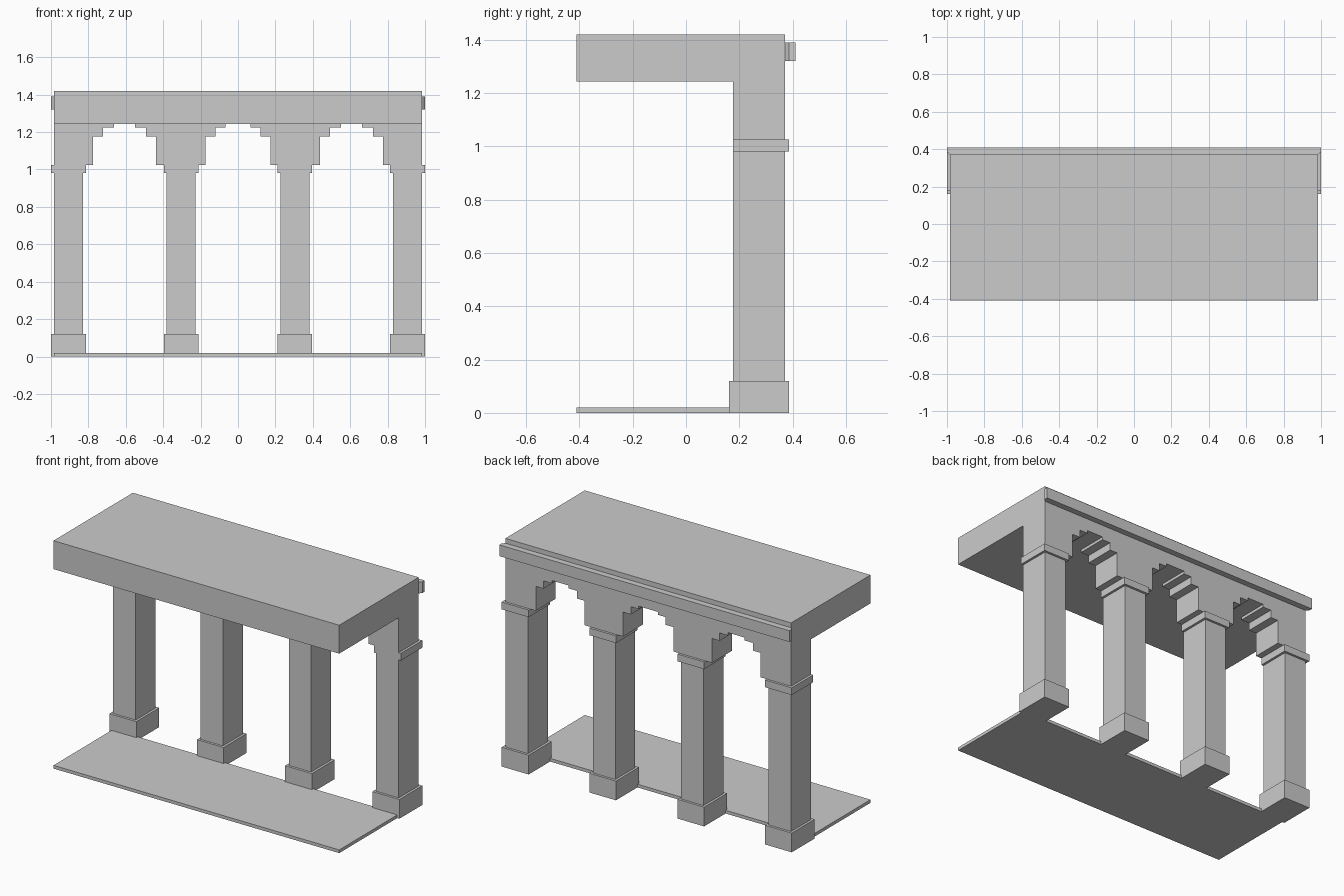
import bpy
import bmesh

if "Cube" in bpy.data.objects:
    bpy.data.objects.remove(bpy.data.objects["Cube"])

stone = bpy.data.materials.new("grey stone")
stone.diffuse_color = (0.6, 0.6, 0.6, 1)
stone.use_nodes = True
stone.node_tree.nodes["Principled BSDF"].inputs["Base Color"].default_value = stone.diffuse_color


def prism(name, points, axis, lo, hi):
    """Extrude a 2D outline along one axis (0=x, 1=y, 2=z) from lo to hi."""
    bm = bmesh.new()
    verts = []
    for a, b in points:
        co = [a, b]
        co.insert(axis, lo)
        verts.append(bm.verts.new(co))
    face = bm.faces.new(verts)
    new = bmesh.ops.extrude_face_region(bm, geom=[face])["geom"]
    offset = [0, 0, 0]
    offset[axis] = hi - lo
    bmesh.ops.translate(bm, vec=offset,
                        verts=[v for v in new if isinstance(v, bmesh.types.BMVert)])
    bmesh.ops.recalc_face_normals(bm, faces=bm.faces)
    mesh = bpy.data.meshes.new(name)
    bm.to_mesh(mesh)
    bm.free()
    mesh.materials.append(stone)
    obj = bpy.data.objects.new(name, mesh)
    bpy.context.collection.objects.link(obj)
    return obj


def box(name, x, y, z):
    outline = [(x[0], y[0]), (x[1], y[0]), (x[1], y[1]), (x[0], y[1])]
    return prism(name, outline, 2, z[0], z[1])


FRONT, BACK = 0.176, 0.372   # depth range of the arcade wall
SOFFIT, TOP = 1.243, 1.42

# Floor slab
box("floor", (-0.985, 0.985), (-0.41, FRONT), (0, 0.02))

# Roof slab and arcade wall share one L-shaped section
roof = prism("roof_and_arcade", [(-0.41, SOFFIT), (FRONT, SOFFIT), (FRONT, 1.025),
                                 (BACK, 1.025), (BACK, TOP), (-0.41, TOP)],
             0, -0.985, 0.985)

# Stepped arches cut through the wall
for cx, widths in ((-0.607, (0.168, 0.115, 0.057)),
                   (0, (0.174, 0.12, 0.066)),
                   (0.607, (0.168, 0.115, 0.057))):
    right, z = [], 0.95
    for w, step_top in zip(widths, (1.177, 1.225, SOFFIT)):
        right += [(w, z), (w, step_top)]
        z = step_top
    outline = [(cx + x, h) for x, h in right] + [(cx - x, h) for x, h in reversed(right)]
    cutter = prism("arch_cutter", outline, 1, 0.1, 0.5)
    cutter.hide_render = True
    cutter.hide_viewport = True
    cut = roof.modifiers.new("arch", "BOOLEAN")
    cut.operation = "DIFFERENCE"
    cut.solver = "EXACT"
    cut.object = cutter

# Columns with plinths and capitals, mirrored left to right
for side, label in ((-1, "left"), (1, "right")):
    for place, shaft, block in (("outer", (0.829, 0.985), (0.814, 1.0)),
                                ("inner", (0.227, 0.381), (0.212, 0.396))):
        sx = sorted(side * v for v in shaft)
        bx = sorted(side * v for v in block)
        tag = f"{label}_{place}"
        box(f"{tag}_plinth", bx, (0.161, 0.387), (0, 0.12))
        box(f"{tag}_shaft", sx, (FRONT, BACK), (0.12, 0.98))
        box(f"{tag}_capital", bx, (FRONT, 0.387), (0.98, 1.025))

# Cornice moulding along the back, with clipped ends
prism("cornice", [(-0.985, BACK), (-1, 0.387), (-1, 0.41),
                  (1, 0.41), (1, 0.387), (0.985, BACK)], 2, 1.32, 1.39)
